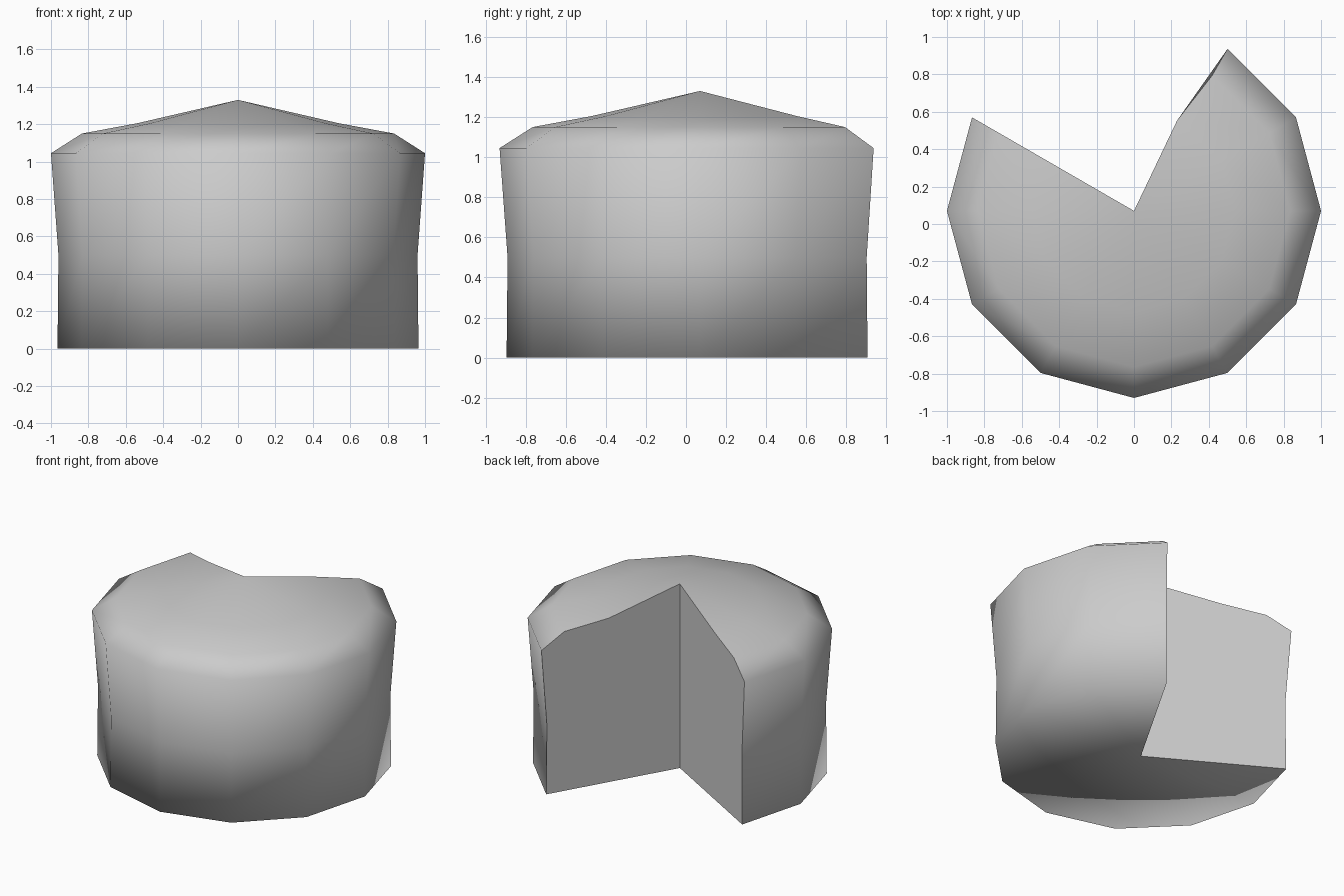
import bpy, bmesh
from math import radians, cos, sin
from mathutils import Vector

cube = bpy.data.objects.get("Cube")
if cube:
    bpy.data.objects.remove(cube, do_unlink=True)

grey = bpy.data.materials.new("plain_grey")
grey.use_nodes = True
colour = (0.6, 0.6, 0.6, 1)
grey.diffuse_color = colour
grey.node_tree.nodes["Principled BSDF"].inputs["Base Color"].default_value = colour

CENTRE_Y = 0.07
# Outer profile from base rim to upper slope: radius, height
PROFILE = [(0.965, 0), (0.96, 0.5), (1, 1.045), (0.835, 1.15), (0.54, 1.205)]
ANGLES = [radians(a) for a in range(150, 421, 30)]

bm = bmesh.new()
base = bm.verts.new((0, CENTRE_Y, 0))
apex = bm.verts.new((0, CENTRE_Y, 1.33))
sections = [[bm.verts.new((r * cos(a), CENTRE_Y + r * sin(a), z)) for r, z in PROFILE]
            for a in ANGLES]

# Slight outward bulge on one cut face
sections[-1][-1].co += Vector((-0.04, 0.015, 0))

# Round shell with base and sloping top
for left, right in zip(sections, sections[1:]):
    bm.faces.new((base, right[0], left[0]))
    for i in range(len(PROFILE) - 1):
        bm.faces.new((left[i], right[i], right[i + 1], left[i + 1]))
    bm.faces.new((left[-1], right[-1], apex))
for face in bm.faces:
    face.smooth = True

# Two cut faces of the missing quarter, with crisp borders
for ring in (sections[0][::-1], sections[-1]):
    loop = [base, *ring, apex] if ring is sections[-1] else [apex, *ring, base]
    cut = bm.faces.new(loop)
    cut.smooth = True
    for edge in cut.edges:
        edge.smooth = False

bmesh.ops.recalc_face_normals(bm, faces=bm.faces)
mesh = bpy.data.meshes.new("cut_wheel")
bm.to_mesh(mesh)
bm.free()
mesh.materials.append(grey)
wheel = bpy.data.objects.new("cut_wheel", mesh)
bpy.context.collection.objects.link(wheel)
